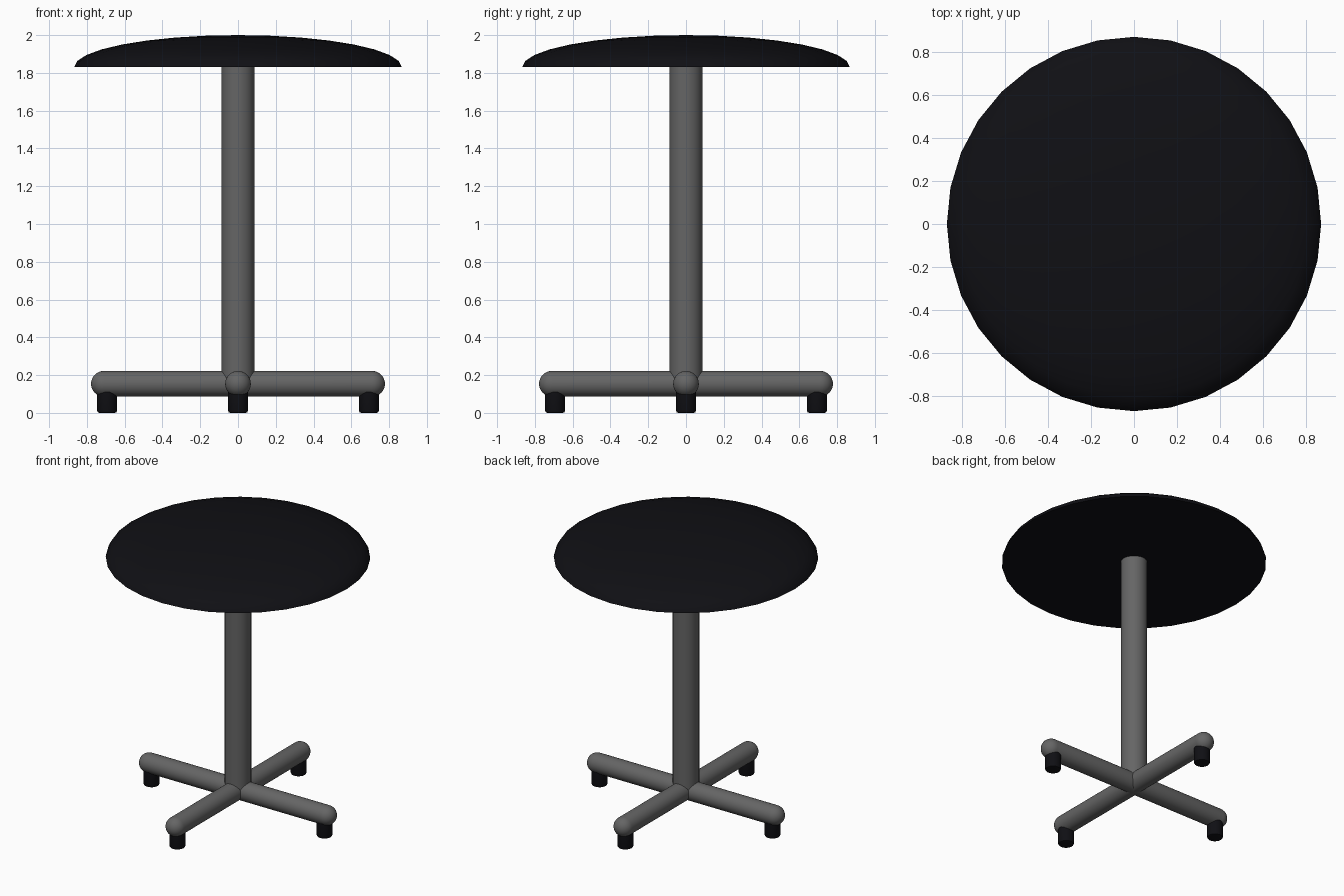
import bpy, bmesh, math
from mathutils import Matrix

if "Cube" in bpy.data.objects:
    bpy.data.objects.remove(bpy.data.objects["Cube"])


def material(name, color):
    m = bpy.data.materials.new(name)
    m.diffuse_color = color
    m.use_nodes = True
    m.node_tree.nodes["Principled BSDF"].inputs["Base Color"].default_value = m.diffuse_color
    return m


black = material("black", (0.005, 0.005, 0.007, 1))
metal = material("dark_metal", (0.13, 0.13, 0.13, 1))


def lathe(name, profile, mat, matrix=Matrix(), segments=32):
    """Revolve (radius, height) points around z; radius 0 closes at a pole."""
    bm = bmesh.new()
    rings = []
    for r, z in profile:
        if r < 1e-6:
            rings.append([bm.verts.new((0, 0, z))] * segments)
        else:
            rings.append([bm.verts.new((r * math.cos(2 * math.pi * i / segments),
                                        r * math.sin(2 * math.pi * i / segments), z))
                          for i in range(segments)])
    for low, high in zip(rings, rings[1:]):
        for i in range(segments):
            j = (i + 1) % segments
            bm.faces.new(list(dict.fromkeys((low[i], low[j], high[j], high[i]))))
    bmesh.ops.recalc_face_normals(bm, faces=bm.faces)
    bm.transform(matrix)
    mesh = bpy.data.meshes.new(name)
    bm.to_mesh(mesh)
    bm.free()
    obj = bpy.data.objects.new(name, mesh)
    bpy.context.collection.objects.link(obj)
    mesh.materials.append(mat)
    bpy.ops.object.select_all(action='DESELECT')
    obj.select_set(True)
    bpy.context.view_layer.objects.active = obj
    bpy.ops.object.shade_smooth_by_angle(angle=math.radians(40))
    return obj


def arc(radius, height, z, start, end, steps):
    """Elliptical profile between two angles in degrees."""
    angles = [math.radians(start + (end - start) * i / steps) for i in range(steps + 1)]
    return [(radius * max(0, math.cos(a)), z + height * math.sin(a)) for a in angles]


# Seat: flattened dome with a flat underside
lathe("seat", [(0, 1.83)] + arc(0.868, 0.17, 1.83, 0, 90, 8), black)

# Central post
lathe("post", [(0, 0.153), (0.087, 0.153), (0.087, 1.84), (0, 1.84)], metal)

# Crossed base bars with rounded ends
R, HALF, BAR_Z = 0.068, 0.71, 0.154
bar = arc(R, R, -HALF, -90, 0, 8) + arc(R, R, HALF, 0, 90, 8)
for axis, name in (('Y', "base_bar_x"), ('X', "base_bar_y")):
    lathe(name, bar, metal,
          Matrix.Translation((0, 0, BAR_Z)) @ Matrix.Rotation(math.pi / 2, 4, axis))

# Rubber feet under the bar ends, with softened lower edge
foot = [(0, 0), (0.04, 0), (0.049, 0.003), (0.053, 0.012), (0.053, 0.13), (0, 0.13)]
for side, x, y in (("right", 1, 0), ("back", 0, 1), ("left", -1, 0), ("front", 0, -1)):
    lathe(side + "_foot", foot, black, Matrix.Translation((0.693 * x, 0.693 * y, 0)))
